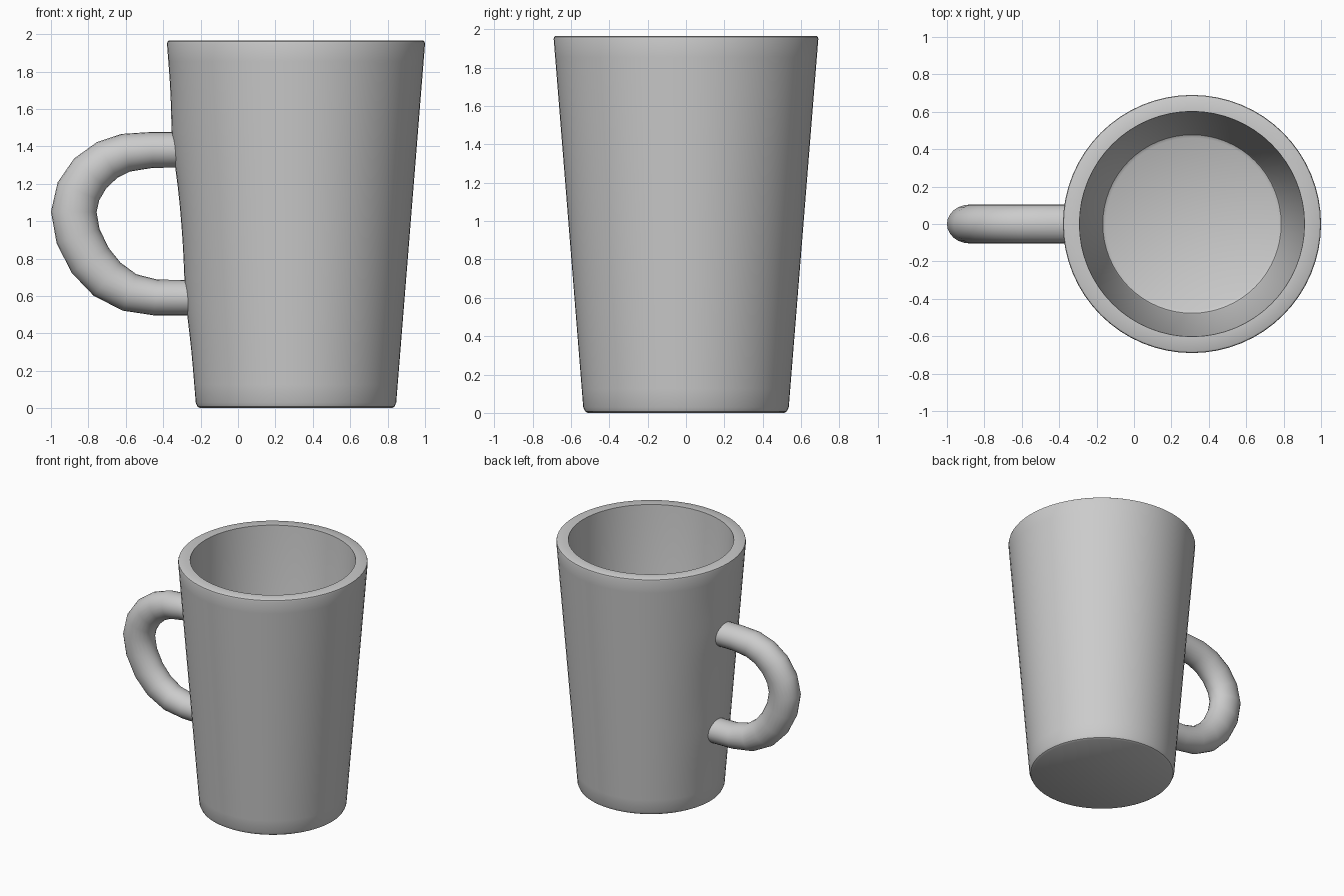
import bpy, bmesh, math
from mathutils import Vector

cube = bpy.data.objects.get("Cube")
if cube:
    bpy.data.objects.remove(cube, do_unlink=True)

grey = bpy.data.materials.new("grey ceramic")
grey.use_nodes = True
colour = (0.6, 0.6, 0.6, 1)
grey.diffuse_color = colour
grey.node_tree.nodes["Principled BSDF"].inputs["Base Color"].default_value = colour

CENTRE_X = 0.31
SIDES = 64


def finish(bm, name, angle):
    bmesh.ops.recalc_face_normals(bm, faces=bm.faces)
    mesh = bpy.data.meshes.new(name)
    bm.to_mesh(mesh)
    bm.free()
    obj = bpy.data.objects.new(name, mesh)
    bpy.context.collection.objects.link(obj)
    mesh.materials.append(grey)
    bpy.ops.object.select_all(action='DESELECT')
    obj.select_set(True)
    bpy.context.view_layer.objects.active = obj
    bpy.ops.object.shade_smooth_by_angle(angle=math.radians(angle))
    return obj


def skin(bm, rings):
    """Bridge consecutive rings and cap both ends."""
    for a, b in zip(rings, rings[1:]):
        n = len(a)
        for i in range(n):
            j = (i + 1) % n
            bm.faces.new((a[i], a[j], b[j], b[i]))
    bm.faces.new(rings[0])
    bm.faces.new(rings[-1])


# Cup: outer wall, rim, inner wall and floor in one lathed profile
WALL_STEPS = 20
outer = [(0.536 + 0.154 * k / WALL_STEPS, 0.03 + 1.92 * k / WALL_STEPS)
         for k in range(WALL_STEPS + 1)]
profile = ([(0.512, 0), (0.526, 0.008)] + outer +
           [(0.687, 1.961), (0.679, 1.966), (0.602, 1.966),
            (0.485, 0.12), (0.477, 0.1), (0.46, 0.09)])
bm = bmesh.new()
rings = []
for r, z in profile:
    ring = []
    for i in range(SIDES):
        a = 2 * math.pi * i / SIDES
        v = bm.verts.new((CENTRE_X + r * math.cos(a), r * math.sin(a), z))
        ring.append(v)
        # Gentle swelling where the handle meets the wall
        if (r, z) in outer and v.co.x < CENTRE_X:
            for joint, amount in ((1.42, 0.014), (0.59, 0.01)):
                d2 = v.co.y ** 2 + (z - joint) ** 2
                v.co.x -= amount * math.exp(-d2 / 0.04)
    rings.append(ring)
skin(bm, rings)
finish(bm, "cup", 35)

# Handle: oval section swept along a C-shaped path (x, z, half thickness)
path = [(-0.28, 1.382, 0.095), (-0.46, 1.381, 0.096), (-0.6, 1.366, 0.103),
        (-0.7, 1.327, 0.11), (-0.79, 1.256, 0.117), (-0.853, 1.16, 0.121),
        (-0.878, 1.05, 0.122), (-0.855, 0.92, 0.121), (-0.79, 0.79, 0.119),
        (-0.7, 0.69, 0.114), (-0.58, 0.619, 0.104), (-0.44, 0.592, 0.096),
        (-0.22, 0.59, 0.095)]
points = [Vector((x, 0, z)) for x, z, _ in path]
bm = bmesh.new()
rings = []
for k, (p, (_, _, half)) in enumerate(zip(points, path)):
    tangent = points[min(k + 1, len(path) - 1)] - points[max(k - 1, 0)]
    across = Vector((-tangent.z, 0, tangent.x)).normalized()
    ring = []
    for i in range(24):
        a = 2 * math.pi * i / 24
        offset = across * half * math.cos(a) + Vector((0, 0.104 * math.sin(a), 0))
        ring.append(bm.verts.new(p + offset))
    rings.append(ring)
skin(bm, rings)
finish(bm, "handle", 50)
